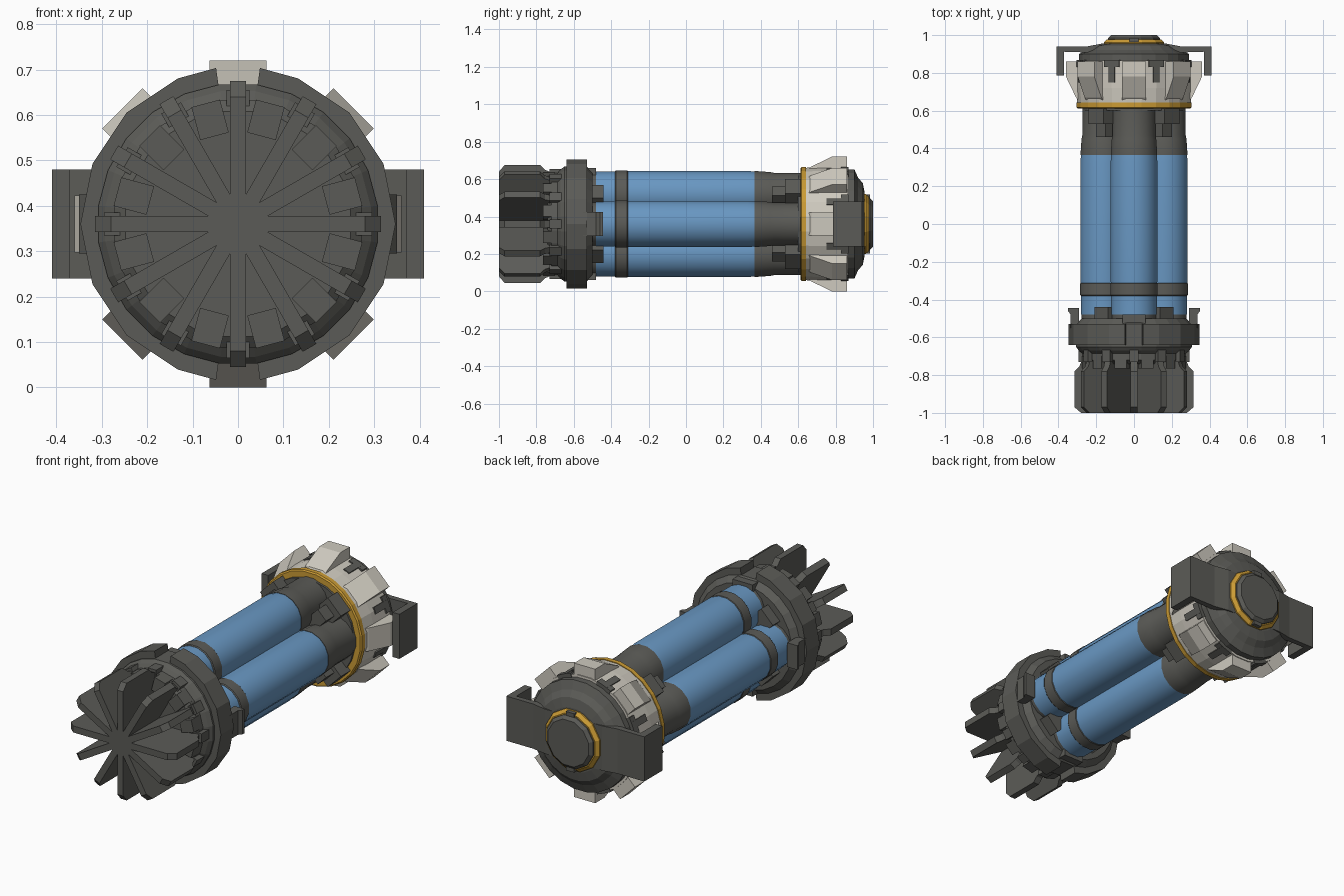
import bpy, bmesh, math
from mathutils import Matrix, Vector

if "Cube" in bpy.data.objects:
    bpy.data.objects.remove(bpy.data.objects["Cube"])

AXIS_Z = 0.36


def material(name, rgb):
    m = bpy.data.materials.new(name)
    m.use_nodes = True
    m.diffuse_color = (*rgb, 1)
    m.node_tree.nodes["Principled BSDF"].inputs["Base Color"].default_value = (*rgb, 1)
    return m


GREY = material("dark_grey", (0.105, 0.105, 0.095))
BLUE = material("cell_blue", (0.14, 0.31, 0.54))
WHITE = material("warm_white", (0.62, 0.59, 0.52))
YELLOW = material("amber", (0.6, 0.33, 0.035))


def finish(name, bm, mat, smooth=0):
    bmesh.ops.recalc_face_normals(bm, faces=bm.faces)
    me = bpy.data.meshes.new(name)
    bm.to_mesh(me)
    bm.free()
    me.materials.append(mat)
    ob = bpy.data.objects.new(name, me)
    bpy.context.collection.objects.link(ob)
    if smooth:
        bpy.ops.object.select_all(action="DESELECT")
        ob.select_set(True)
        bpy.context.view_layer.objects.active = ob
        bpy.ops.object.shade_smooth_by_angle(angle=math.radians(smooth))
    return ob


def lathe(name, profile, mat, sides=24, x=0, z=0, smooth=0):
    """Closed turned body along y from (y, radius) pairs."""
    bm = bmesh.new()
    rings = []
    for y, r in profile:
        angles = [2 * math.pi * (i + 0.5) / sides for i in range(sides)]
        rings.append([bm.verts.new((x + r * math.cos(a), y, AXIS_Z + z + r * math.sin(a)))
                      for a in angles])
    for a, b in zip(rings, rings[1:]):
        for i in range(sides):
            j = (i + 1) % sides
            bm.faces.new((a[i], a[j], b[j], b[i]))
    bm.faces.new(rings[0])
    bm.faces.new(rings[-1])
    return finish(name, bm, mat, smooth)


def extrude(bm, outline, offset):
    a = [bm.verts.new(p) for p in outline]
    b = [bm.verts.new(Vector(p) + offset) for p in outline]
    bm.faces.new(a)
    bm.faces.new(b)
    n = len(a)
    for i in range(n):
        bm.faces.new((a[i], a[(i + 1) % n], b[(i + 1) % n], b[i]))


def radial(name, outline, width, mat, angles, shift=0):
    """Slabs with a (y, radius) outline, repeated around the axis."""
    bm = bmesh.new()
    for deg in angles:
        a = math.radians(deg)
        out = Vector((math.cos(a), 0, math.sin(a)))
        side = Vector((-math.sin(a), 0, math.cos(a)))
        base = Vector((0, 0, AXIS_Z)) + side * (shift - width / 2)
        extrude(bm, [base + out * r + Vector((0, y, 0)) for y, r in outline], side * width)
    return finish(name, bm, mat)


def box(y0, y1, r0, r1):
    return [(y0, r0), (y0, r1), (y1, r1), (y1, r0)]


def around(count, start=0):
    return [start + 360 * i / count for i in range(count)]


# Front fin wheel
radial("front_fins", [(-1, 0), (-1, 0.28), (-0.97, 0.315), (-0.78, 0.315), (-0.755, 0.29), (-0.73, 0.28), (-0.73, 0)],
       0.035, GREY, around(12))
lathe("fin_backplate", [(-0.74, 0.25), (-0.72, 0.275), (-0.67, 0.275)], GREY)
radial("backplate_teeth", box(-0.765, -0.7, 0.2, 0.275), 0.065, GREY, around(12, 15))
radial("collar_teeth", box(-0.73, -0.66, 0.2, 0.295), 0.05, GREY, around(12))

# Front collar, with a split outer band
lathe("front_collar", [(-0.69, 0.27), (-0.67, 0.295), (-0.65, 0.31), (-0.53, 0.31), (-0.5, 0.28)], GREY)
for side, name in ((1, "left_collar_band"), (-1, "right_collar_band")):
    bm = bmesh.new()
    degs = (-82, -67.5, -45, -22.5, 0, 22.5, 45, 67.5, 82)
    for d0, d1 in zip(degs, degs[1:]):
        pts = []
        for d, r in ((d0, 0.29), (d0, 0.347), (d1, 0.347), (d1, 0.29)):
            t = math.radians(d)
            pts.append((side * r * math.cos(t), -0.64, AXIS_Z + r * math.sin(t)))
        extrude(bm, pts, Vector((0, 0.11, 0)))
    bmesh.ops.remove_doubles(bm, verts=bm.verts, dist=0.0001)
    finish(name, bm, GREY)
radial("collar_side_clips", [(-0.55, 0.29), (-0.55, 0.335), (-0.48, 0.335), (-0.46, 0.35), (-0.445, 0.35),
                             (-0.445, 0.29)], 0.13, GREY, (0, 180))
radial("collar_top_clips", box(-0.55, -0.48, 0.25, 0.3), 0.12, GREY, (90, 270))
radial("front_cell_wedges", box(-0.56, -0.44, 0.1, 0.245), 0.1, GREY, around(4, 45))

# Four energy cells around a core
lathe("core", [(-0.6, 0.12), (0.65, 0.12)], GREY, 12)
for i, name in enumerate(("left", "top", "right", "bottom")):
    a = i * math.pi / 2
    pos = dict(x=0.16 * math.cos(a), z=0.16 * math.sin(a), sides=16, smooth=35)
    lathe(name + "_cell", [(-0.48, 0.123), (-0.34, 0.123), (-0.3, 0.126), (0.33, 0.126), (0.375, 0.122)], BLUE, **pos)
    lathe(name + "_cell_band", [(-0.38, 0.124), (-0.375, 0.128), (-0.315, 0.128), (-0.31, 0.124)], GREY, **pos)
    lathe(name + "_cell_front_cap", [(-0.58, 0.12), (-0.475, 0.12)], GREY, **pos)
    lathe(name + "_cell_back_cap", [(0.365, 0.125), (0.38, 0.125), (0.45, 0.12), (0.47, 0.116),
                                    (0.62, 0.116)], GREY, **pos)
radial("back_cell_wedges", box(0.46, 0.62, 0.1, 0.25), 0.07, GREY, around(4, 45))
radial("back_cell_clips", box(0.53, 0.62, 0.2, 0.285), 0.11, GREY, around(4, 45))

# Back housing
lathe("housing_floor", [(0.6, 0.27), (0.63, 0.27)], GREY)
lathe("amber_ring", [(0.612, 0.3), (0.618, 0.307), (0.642, 0.307)], YELLOW)
lathe("housing", [(0.641, 0.303), (0.72, 0.308), (0.865, 0.308)], WHITE)
radial("housing_flares", [(0.65, 0.29), (0.67, 0.307), (0.78, 0.36), (0.86, 0.36), (0.86, 0.28)],
       0.125, WHITE, around(8))
radial("housing_slots", box(0.75, 0.868, 0.28, 0.313), 0.035, GREY, around(8, 22.5))
radial("housing_slot_steps", box(0.83, 0.868, 0.28, 0.312), 0.085, GREY, around(8, 22.5))

# Back plate, bracket and end cap
lathe("back_plate", [(0.86, 0.295), (0.9, 0.295), (0.92, 0.25), (0.945, 0.22), (0.955, 0.17)], GREY)
radial("bracket", [(0.9, 0), (0.912, 0.37), (0.785, 0.37), (0.785, 0.41), (0.94, 0.41), (0.94, 0.25), (0.955, 0.17),
                   (0.955, 0)], 0.24, GREY, (0, 180))
lathe("amber_cap_ring", [(0.95, 0.165), (0.962, 0.165), (0.978, 0.148)], YELLOW, 12)
lathe("end_cap", [(0.96, 0.142), (0.985, 0.142), (1.0, 0.125)], GREY, 12)
radial("end_cap_tabs", box(0.95, 0.985, 0.1, 0.158), 0.05, GREY, (90, 270))
